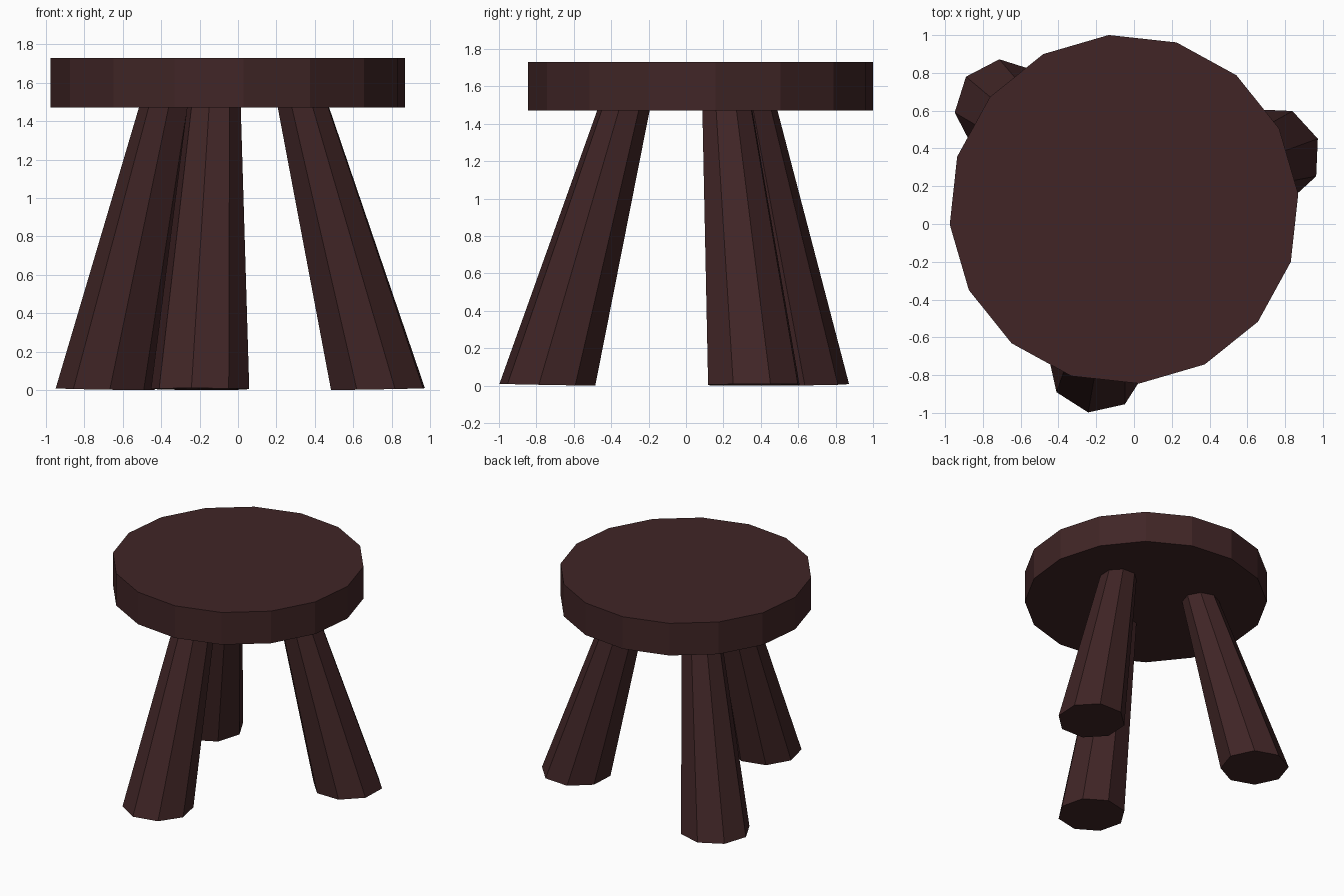
import bpy, bmesh, math

if "Cube" in bpy.data.objects:
    bpy.data.objects.remove(bpy.data.objects["Cube"])

CX, CY = -0.053, 0.078          # common axis of the seat and the three legs
SEAT_BOTTOM, SEAT_TOP = 1.47, 1.73

wood = bpy.data.materials.new("dark brown wood")
wood.diffuse_color = (0.052, 0.0187, 0.0194, 1)
wood.use_nodes = True
wood.node_tree.nodes["Principled BSDF"].inputs["Base Color"].default_value = wood.diffuse_color


def ring(bm, x, y, z, radius, sides, angle, tilt=0.0):
    """Polygon ring with a vertex at `angle`; `tilt` raises that side."""
    verts = []
    for i in range(sides):
        a = 2 * math.pi * i / sides
        verts.append(bm.verts.new((x + radius * math.cos(a + angle),
                                   y + radius * math.sin(a + angle),
                                   z + tilt * math.cos(a))))
    return verts


def prism(name, lower, upper):
    """Closed flat-sided solid between two rings."""
    bm = bmesh.new()
    a, b = ring(bm, *lower), ring(bm, *upper)
    n = len(a)
    for i in range(n):
        j = (i + 1) % n
        bm.faces.new((a[i], a[j], b[j], b[i]))
    bm.faces.new(a[::-1])
    bm.faces.new(b)
    mesh = bpy.data.meshes.new(name)
    bm.to_mesh(mesh)
    bm.free()
    mesh.materials.append(wood)
    obj = bpy.data.objects.new(name, mesh)
    bpy.context.collection.objects.link(obj)
    return obj


# Sixteen-sided seat
turn = math.radians(5)
prism("seat", (CX, CY, SEAT_BOTTOM, 0.926, 16, turn),
      (CX, CY, SEAT_TOP, 0.926, 16, turn))

# Three splayed octagonal legs, thicker at the foot
for name, degrees in (("right_leg", 20), ("left_leg", 140), ("front_leg", 260)):
    a = math.radians(degrees)
    c, s = math.cos(a), math.sin(a)
    prism(name,
          (CX + 0.832 * c, CY + 0.832 * s, 0.005, 0.26, 8, a, 0.005),
          (CX + 0.418 * c, CY + 0.418 * s, SEAT_BOTTOM + 0.005, 0.142, 8, a))
